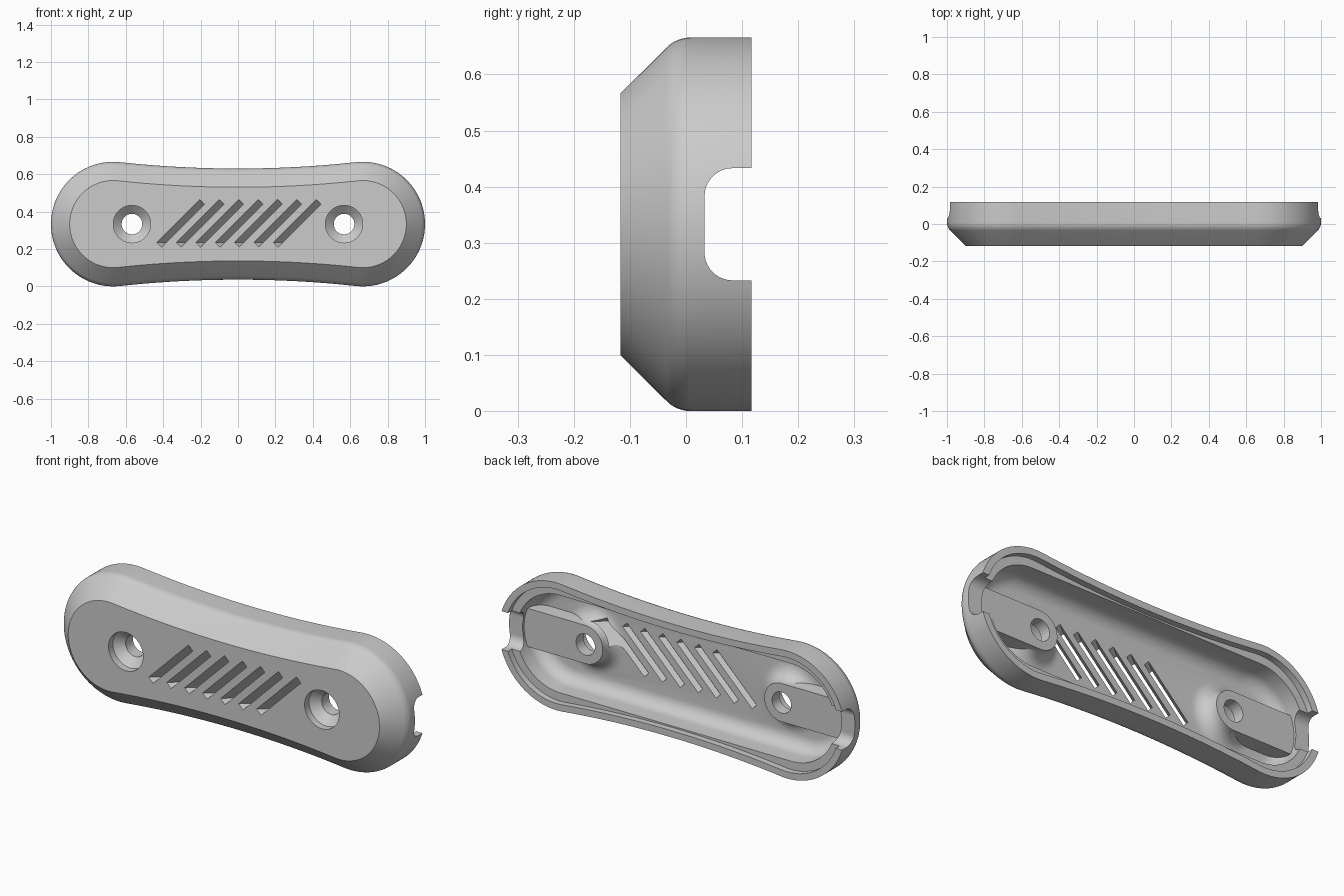
import bpy, bmesh
from math import sin, cos, pi, atan2, radians
from mathutils import Matrix, Vector

if "Cube" in bpy.data.objects:
    bpy.data.objects.remove(bpy.data.objects["Cube"])

END_X, MID_Z, HOLE_X = 0.667, 0.333, 0.567
FRONT, BACK, FLOOR = -0.117, 0.117, -0.06

grey = bpy.data.materials.new("light grey plastic")
grey.use_nodes = True
color = (0.6, 0.6, 0.6, 1)
grey.diffuse_color = color
grey.node_tree.nodes["Principled BSDF"].inputs["Base Color"].default_value = color


def finish(name, bm):
    bmesh.ops.recalc_face_normals(bm, faces=bm.faces)
    mesh = bpy.data.meshes.new(name)
    bm.to_mesh(mesh)
    bm.free()
    mesh.materials.append(grey)
    obj = bpy.data.objects.new(name, mesh)
    bpy.context.collection.objects.link(obj)
    return obj


def outline(r, waist):
    """Round-ended outline whose long sides curve in to the waist half height."""
    big = (END_X ** 2 + waist ** 2 - r ** 2) / (2 * (r - waist))
    tilt = atan2(END_X, big + waist)
    n, m = 24, 14
    q = []
    for i in range(n + 1):
        a = (pi / 2 + tilt) * i / n
        q.append((END_X + r * cos(a), r * sin(a)))
    for i in range(1, m + 1):
        t = tilt * (1 - i / m)
        q.append((big * sin(t), big + waist - big * cos(t)))
    half = q + [(-x, z) for x, z in reversed(q[:-1])]
    return half + [(x, -z) for x, z in reversed(half[1:-1])]


def loft(name, rings):
    """Skin a list of (points, y) rings and cap both ends."""
    bm = bmesh.new()
    loops = [[bm.verts.new((x, y, z)) for x, z in pts] for pts, y in rings]
    for a, b in zip(loops, loops[1:]):
        for i in range(len(a)):
            j = (i + 1) % len(a)
            bm.faces.new((a[i], a[j], b[j], b[i]))
    bm.faces.new(loops[0])
    bm.faces.new(loops[-1])
    return finish(name, bm)


def lathe(name, x, profile):
    """Turned solid about a front-to-back axis through a screw position."""
    n = 48
    return loft(name, [([(x + r * cos(2 * pi * i / n), MID_Z + r * sin(2 * pi * i / n))
                         for i in range(n)], y) for r, y in profile])


def combine(target, tool, operation):
    mod = target.modifiers.new(tool.name, "BOOLEAN")
    mod.operation, mod.solver, mod.object = operation, "EXACT", tool
    bpy.context.view_layer.objects.active = target
    bpy.ops.object.modifier_apply(modifier=mod.name)
    bpy.data.objects.remove(tool)


# Shell: chamfered outside, stepped back rim, filleted hollow
def outer(d):
    return [(x, z + MID_Z) for x, z in outline(0.333 - d, 0.297 - d)]


def inner(r):
    return [(x, z + MID_Z) for x, z in outline(r, r - 0.0005)]


rings = [(outer(0.1), FRONT)]
for i in range(7):
    a = radians(45) * (1 - i / 6)
    rings.append((outer(0.06 * (1 - cos(a))), 0.008 - 0.06 * sin(a)))
rings += [(outer(0), BACK), (outer(0.035), BACK), (outer(0.035), 0.085), (inner(0.255), 0.085)]
for i in range(9):
    a = pi / 2 * i / 8
    rings.append((inner(0.185 + 0.07 * cos(a)), FLOOR + 0.07 - 0.07 * sin(a)))
shell = loft("cover_shell", rings)

# Screw bosses: round flared foot plus a flat arm to the end wall
for s in (-1, 1):
    flare = [(0.19, -0.07), (0.18, FLOOR)]
    for i in range(1, 9):
        a = pi / 2 * i / 8
        flare.append((0.18 - 0.08 * sin(a), FLOOR + 0.08 * (1 - cos(a))))
    combine(shell, lathe("boss_foot", s * HOLE_X, flare), "UNION")
    arc = [(HOLE_X + 0.1 * cos(a), MID_Z + 0.1 * sin(a))
           for a in (pi / 2 + pi * i / 24 for i in range(25))]
    arm = [(s * x, z) for x, z in arc + [(0.925, MID_Z - 0.1), (0.925, MID_Z + 0.1)]]
    combine(shell, loft("boss_arm", [(arm, -0.07), (arm, 0.0205)]), "UNION")

# Countersunk screw holes
for s in (-1, 1):
    cut = [(0.1, -0.2), (0.1, -0.08), (0.055, -0.04), (0.055, 0.2)]
    combine(shell, lathe("screw_cutter", s * HOLE_X, cut), "DIFFERENCE")

# Rounded notch through both ends
bm = bmesh.new()
bmesh.ops.create_cube(bm, size=1, matrix=Matrix.Translation((0, 0.233, MID_Z))
                      @ Matrix.Diagonal((3, 0.4, 0.2, 1)))
along = [e for e in bm.edges if abs(e.verts[0].co.x - e.verts[1].co.x) > 1]
bmesh.ops.bevel(bm, geom=along, offset=0.05, segments=10, profile=0.5, affect="EDGES")
combine(shell, finish("notch_cutter", bm), "DIFFERENCE")

# Seven diagonal vents that slant sideways through the front wall
bm = bmesh.new()
shear = Matrix.Identity(4)
shear[0][1] = 1.2
for i in range(-3, 4):
    bmesh.ops.create_cube(bm, size=1, matrix=Matrix.Translation((0.104 * i + 0.005, FRONT, MID_Z + 0.004))
                          @ shear @ Matrix.Rotation(radians(-45), 4, "Y")
                          @ Matrix.Diagonal((0.325, 0.2, 0.036, 1)))
combine(shell, finish("vent_cutter", bm), "DIFFERENCE")

# Smooth curves, crisp edges
bpy.ops.object.select_all(action="DESELECT")
shell.select_set(True)
bpy.context.view_layer.objects.active = shell
bpy.ops.object.shade_smooth_by_angle(angle=radians(30))
